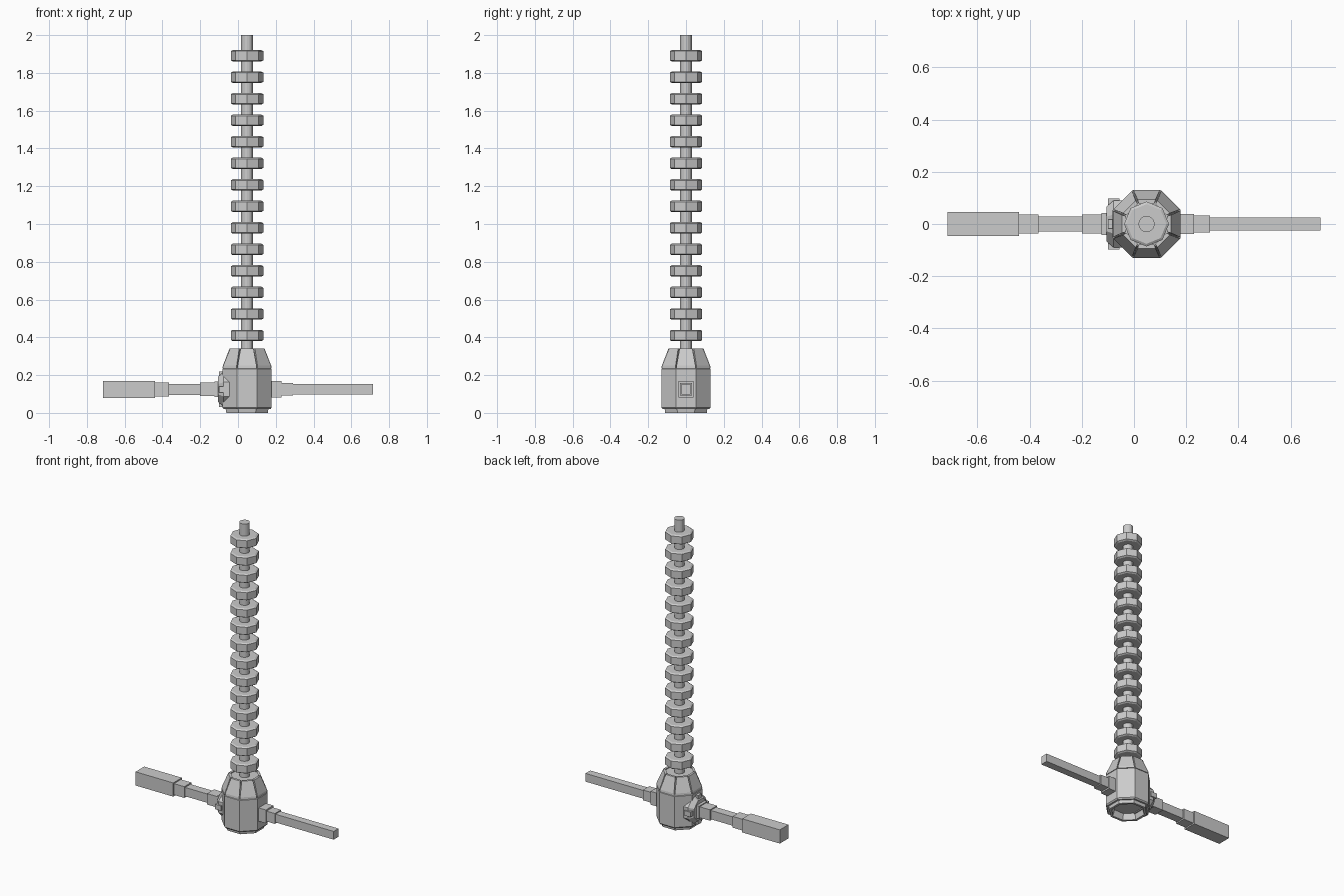
import bpy, bmesh, math
from mathutils import Matrix, Vector

if "Cube" in bpy.data.objects:
    bpy.data.objects.remove(bpy.data.objects["Cube"])

CX = 0.048            # upright axis
ZC = 0.125            # height of the cross handles
FLAT = math.pi / 8    # turns an octagon so its flats face the axes


def finish(name, bm, matrix=Matrix()):
    bmesh.ops.recalc_face_normals(bm, faces=bm.faces)
    bm.transform(matrix)
    me = bpy.data.meshes.new(name)
    bm.to_mesh(me)
    bm.free()
    ob = bpy.data.objects.new(name, me)
    bpy.context.collection.objects.link(ob)
    return ob


def lathe(name, profile, n=8, turn=0.0, apothem=False, matrix=Matrix.Translation((CX, 0, 0))):
    """Faceted revolve of (radius, height) points, capped at both ends."""
    bm = bmesh.new()
    k = 1 / math.cos(math.pi / n) if apothem else 1
    rows = []
    for r, z in profile:
        rows.append([bm.verts.new((r * k * math.cos(turn + 2 * math.pi * i / n),
                                   r * k * math.sin(turn + 2 * math.pi * i / n), z))
                     for i in range(n)])
    for a, b in zip(rows, rows[1:]):
        for i in range(n):
            j = (i + 1) % n
            bm.faces.new((a[i], a[j], b[j], b[i]))
    bm.faces.new(rows[0])
    bm.faces.new(rows[-1])
    return finish(name, bm, matrix)


def box(name, x0, x1, y0, y1, z0, z1):
    bm = bmesh.new()
    bmesh.ops.create_cube(bm, size=1)
    m = Matrix.Translation(((x0 + x1) / 2, (y0 + y1) / 2, (z0 + z1) / 2)) \
        @ Matrix.Diagonal((x1 - x0, y1 - y0, z1 - z0, 1))
    return finish(name, bm, m)


# Octagonal hub, hollow underneath, with a tapered core
lathe("hub_body", [(0.085, 0.04), (0.095, 0.0), (0.11, 0.0), (0.113, 0.02), (0.124, 0.02),
                   (0.13, 0.028), (0.13, 0.232), (0.122, 0.236), (0.084, 0.332)],
      turn=FLAT, apothem=True)

# Eight sloping plates around the shoulder
for i in range(8):
    bm = bmesh.new()
    rows = []
    for a, w, z in ((0.13, 0.05, 0.236), (0.128, 0.05, 0.25), (0.093, 0.034, 0.34),
                    (0.078, 0.030, 0.34), (0.112, 0.044, 0.236)):
        rows.append([bm.verts.new((a, s * w, z)) for s in (-1, 1)])
    for j in range(5):
        a, b = rows[j], rows[(j + 1) % 5]
        bm.faces.new((a[0], a[1], b[1], b[0]))
    for s in (0, 1):
        bm.faces.new([r[s] for r in rows])
    finish(f"shoulder_plate_{i + 1}", bm,
           Matrix.Translation((CX, 0, 0)) @ Matrix.Rotation(i * math.pi / 4, 4, 'Z'))

# Central rod
rod = lathe("rod", [(0.031, 0.3), (0.031, 2.0)], n=16)

# Stacked octagonal beads
for i in range(14):
    z = 0.41 + i * 0.1139
    lathe(f"bead_{i + 1}", [(0.076, z - 0.03), (0.086, z - 0.024),
                            (0.086, z + 0.024), (0.076, z + 0.03)])

# Octagonal mounting disc on the left of the hub, with four clips
to_left = Matrix.Translation((0, 0, ZC)) @ Matrix.Rotation(-math.pi / 2, 4, 'Y')
lathe("side_disc", [(0.09, 0.03), (0.09, 0.078), (0.066, 0.106)],
      turn=FLAT, apothem=True, matrix=to_left)
for s in (-1, 1):
    y, z = s * 0.083, ZC + s * 0.083
    box("disc_clip_side", -0.1, -0.055, y - 0.014, y + 0.014, ZC - 0.016, ZC + 0.016)
    box("disc_clip_end", -0.1, -0.08, -0.018, 0.018, z - 0.012, z + 0.012)

# Cross handles as stepped square bars: x range, half width, half height
for name, x0, x1, hy, hz in (
        ("left_collar", -0.125, -0.08, 0.042, 0.042),
        ("left_socket", -0.20, -0.10, 0.036, 0.036),
        ("left_arm", -0.37, -0.19, 0.028, 0.029),
        ("left_grip_collar", -0.445, -0.365, 0.036, 0.037),
        ("left_grip", -0.714, -0.44, 0.045, 0.045),
        ("right_collar", 0.17, 0.23, 0.039, 0.044),
        ("right_socket", 0.22, 0.29, 0.032, 0.034),
        ("right_arm", 0.28, 0.714, 0.025, 0.027)):
    box(name, x0, x1, -hy, hy, ZC - hz, ZC + hz)
